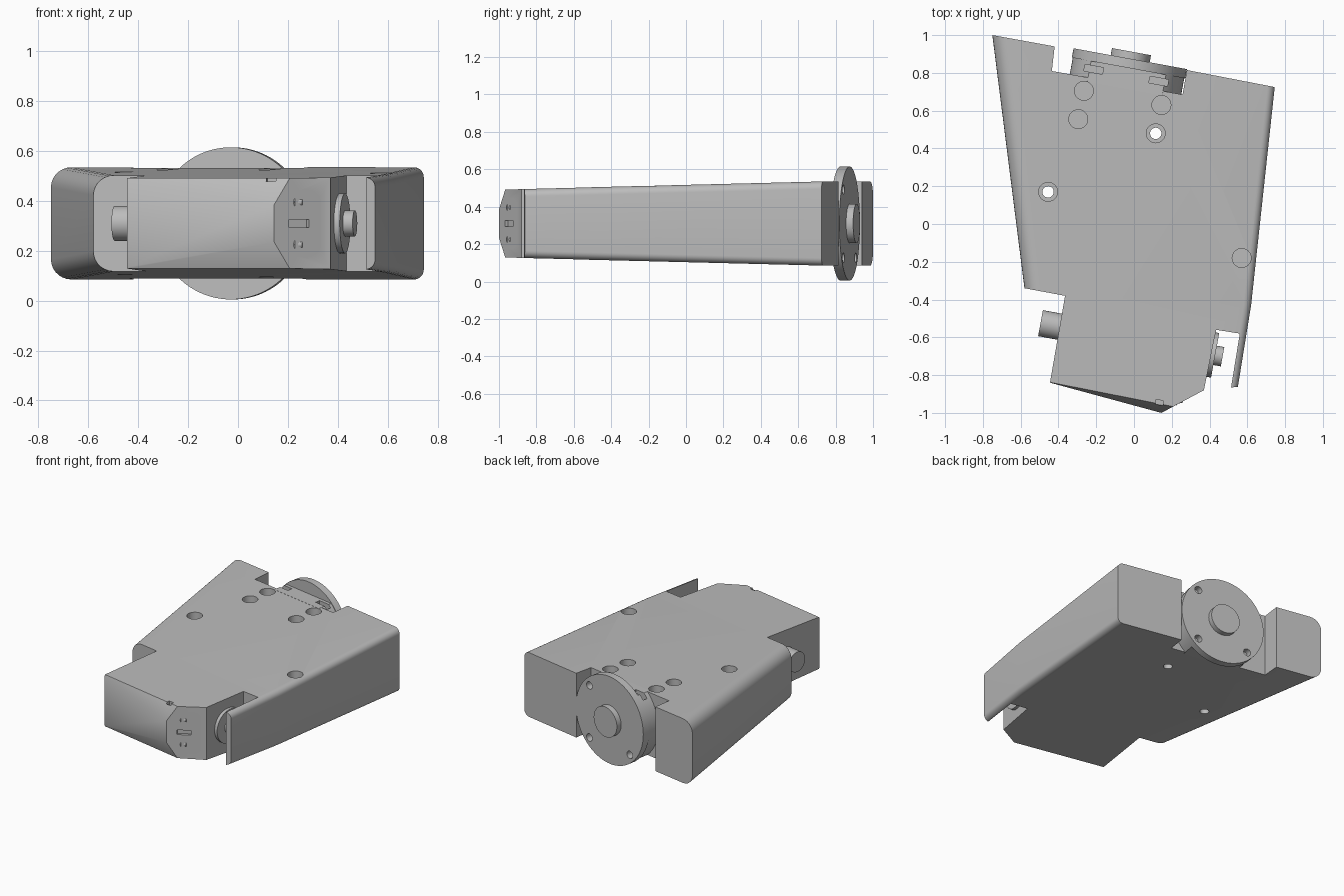
import bpy, bmesh, math
from mathutils import Vector

cube = bpy.data.objects.get("Cube")
if cube:
    bpy.data.objects.remove(cube, do_unlink=True)

grey = bpy.data.materials.new("plain_grey")
grey.use_nodes = True
grey.diffuse_color = (0.5, 0.5, 0.5, 1)
grey.node_tree.nodes["Principled BSDF"].inputs["Base Color"].default_value = (0.5, 0.5, 0.5, 1)

MID = 0.31                                  # height of the centre plane
TILT = math.radians(10.4)
BACK = Vector((math.sin(TILT), math.cos(TILT), 0))    # tilted rear direction
SIDE = Vector((math.cos(TILT), -math.sin(TILT), 0))   # tilted left direction


def finish(name, bm):
    bmesh.ops.recalc_face_normals(bm, faces=bm.faces[:])
    mesh = bpy.data.meshes.new(name)
    bm.to_mesh(mesh)
    bm.free()
    mesh.materials.append(grey)
    ob = bpy.data.objects.new(name, mesh)
    bpy.context.collection.objects.link(ob)
    return ob


def prism_bm(points, z0, z1):
    bm = bmesh.new()
    low = [bm.verts.new((x, y, z0)) for x, y in points]
    top = [bm.verts.new((x, y, z1)) for x, y in points]
    bm.faces.new(low)
    bm.faces.new(top)
    for i in range(len(points)):
        j = (i + 1) % len(points)
        bm.faces.new((low[i], low[j], top[j], top[i]))
    bmesh.ops.recalc_face_normals(bm, faces=bm.faces[:])
    return bm


def cylinder_bm(start, end, radius, sides=48, tip=None):
    start, end = Vector(start), Vector(end)
    axis = end - start
    bm = bmesh.new()
    bmesh.ops.create_cone(bm, cap_ends=True, segments=sides, radius1=radius,
                          radius2=radius if tip is None else tip, depth=axis.length)
    matrix = axis.to_track_quat('Z', 'Y').to_matrix().to_4x4()
    matrix.translation = (start + end) / 2
    bm.transform(matrix)
    return bm


def cylinder(name, *args, **kw):
    return finish(name, cylinder_bm(*args, **kw))


def slot(centre, along, length, width, z0, z1):
    across = Vector((-along.y, along.x, 0))
    c = Vector(centre)
    pts = [c + along * a * length / 2 + across * b * width / 2
           for a, b in ((-1, -1), (1, -1), (1, 1), (-1, 1))]
    return finish("slot_cutter", prism_bm([p.xy for p in pts], z0, z1))


def cut(target, cutter):
    mod = target.modifiers.new("cut", 'BOOLEAN')
    mod.operation = 'DIFFERENCE'
    mod.solver = 'EXACT'
    mod.object = cutter
    bpy.context.view_layer.objects.active = target
    bpy.ops.object.modifier_apply(modifier=mod.name)
    bpy.data.objects.remove(cutter, do_unlink=True)


def slice_off(bm, point, normal):
    bmesh.ops.bisect_plane(bm, geom=bm.verts[:] + bm.edges[:] + bm.faces[:],
                           plane_co=point, plane_no=normal, clear_outer=True)
    bmesh.ops.holes_fill(bm, edges=[e for e in bm.edges if e.is_boundary], sides=0)


# Main body: plan outline, thickening towards the rear
outline = [(-0.75, 1), (-0.58, -0.34), (-0.365, -0.38), (-0.445, -0.84),
           (0.145, -1), (0.37, -0.88), (0.55, -0.862), (0.62, -0.43),
           (0.745, 0.725), (0.28, 0.815), (0.257, 0.685), (-0.435, 0.81), (-0.42, 0.94)]
bm = prism_bm(outline, -1, 1)
for v in bm.verts:
    half = 0.225 - 0.025 * (0.847 - v.co.dot(BACK))
    v.co.z = MID + math.copysign(half, v.co.z)

# Rounded long sides
for sign, limit, radius in ((-1, 0.55, 0.08), (1, 0.5, 0.04)):
    edges = [e for e in bm.edges
             if all(sign * v.co.x > limit for v in e.verts)
             and abs(e.verts[0].co.z - e.verts[1].co.z) < 0.2]
    bmesh.ops.bevel(bm, geom=edges, offset=radius, segments=7, profile=0.5,
                    affect='EDGES', clamp_overlap=True)

# Sloped cuts above and below the nose
for s in (1, -1):
    a = Vector((0.145, -1, MID + s * 0.075))
    b = Vector((0.2, -0.97, MID + s * 0.17))
    c = Vector((-0.445, -0.84, MID + s * 0.176))
    n = (b - a).cross(c - a).normalized()
    slice_off(bm, a, n if n.z * s > 0 else -n)
body = finish("body", bm)

# Gap between the nose and the thin side guard
gap = [(0.435, -0.56), (0.56, -0.58), (0.505, -0.92), (0.36, -0.93)]
cut(body, finish("gap_cutter", prism_bm(gap, -0.2, 0.9)))

# Counterbored screw holes
for x, y in ((-0.265, 0.705), (-0.295, 0.555), (0.145, 0.63),
             (0.115, 0.48), (-0.455, 0.17), (0.57, -0.18)):
    cut(body, cylinder("bore_cutter", (x, y, 0.38), (x, y, 0.8), 0.05, 32))
    cut(body, cylinder("hole_cutter", (x, y, -0.2), (x, y, 0.6), 0.03, 32))

# Sensor face: two angled eye recesses with stepped lenses, a slot and a top nick
for name, z in (("upper", MID + 0.085), ("lower", MID - 0.085)):
    eye = Vector((0.265, -0.936, z))
    aim = Vector((0.966, -0.26, 0))
    cut(body, cylinder("eye_cutter", eye - aim * 0.07, eye + aim * 0.2, 0.05))
    cylinder(name + "_lens_base", eye - aim * 0.08, eye - aim * 0.03, 0.033, 32)
    cylinder(name + "_lens_tip", eye - aim * 0.03, eye - aim * 0.005, 0.024, 32, tip=0.012)
face_dir = Vector((0.225, 0.12, 0)).normalized()
cut(body, slot((0.245, -0.947, 0), face_dir, 0.09, 0.04, MID - 0.016, MID + 0.016))
cut(body, slot((0.135, -0.945, 0), SIDE, 0.04, 0.025, 0.46, 0.6))

# Side shafts and the disc inside the gap
left_hub = Vector((0.4, -0.69, MID))
cylinder("gap_disc", left_hub - SIDE * 0.02, left_hub + SIDE * 0.03, 0.12)
cylinder("gap_shaft", left_hub, left_hub + SIDE * 0.07, 0.052)
right_hub = Vector((-0.495, -0.525, MID))
cylinder("right_shaft", right_hub, right_hub + SIDE * 0.14, 0.07)

# Rear motor housing with flat top and bottom
centre = Vector((-0.02, 0.875, MID))
bm = cylinder_bm(centre - BACK * 0.16, centre - BACK * 0.045, 0.3, 96)
for s in (1, -1):
    slice_off(bm, Vector((0, 0, MID + s * 0.222)), Vector((0, 0, s)))
housing = finish("motor_housing", bm)
for a in (-0.18, 0.17):
    cut(housing, slot(centre + SIDE * a - BACK * 0.09, SIDE, 0.1, 0.035, 0.45, 0.7))

# Rear flange with a bolt circle and a bored hub
flange = cylinder("flange", centre - BACK * 0.05, centre, 0.305, 96)
for i in range(8):
    t = i * math.tau / 8
    p = centre + (SIDE * math.cos(t) + Vector((0, 0, math.sin(t)))) * 0.258
    cut(flange, cylinder("bolt_cutter", p - BACK * 0.1, p + BACK * 0.1, 0.026, 24))
hub = cylinder("hub", centre - BACK * 0.02, centre + BACK * 0.038, 0.105)
for part in (flange, hub):
    cut(part, cylinder("bore_cutter", centre - BACK * 0.1, centre + BACK * 0.1, 0.058))

# Smooth curved surfaces, keep edges sharp
for ob in bpy.context.collection.objects:
    if ob.type == 'MESH' and ob.data.materials and ob.data.materials[0] == grey:
        bpy.ops.object.select_all(action='DESELECT')
        ob.select_set(True)
        bpy.context.view_layer.objects.active = ob
        bpy.ops.object.shade_smooth_by_angle(angle=math.radians(30))
